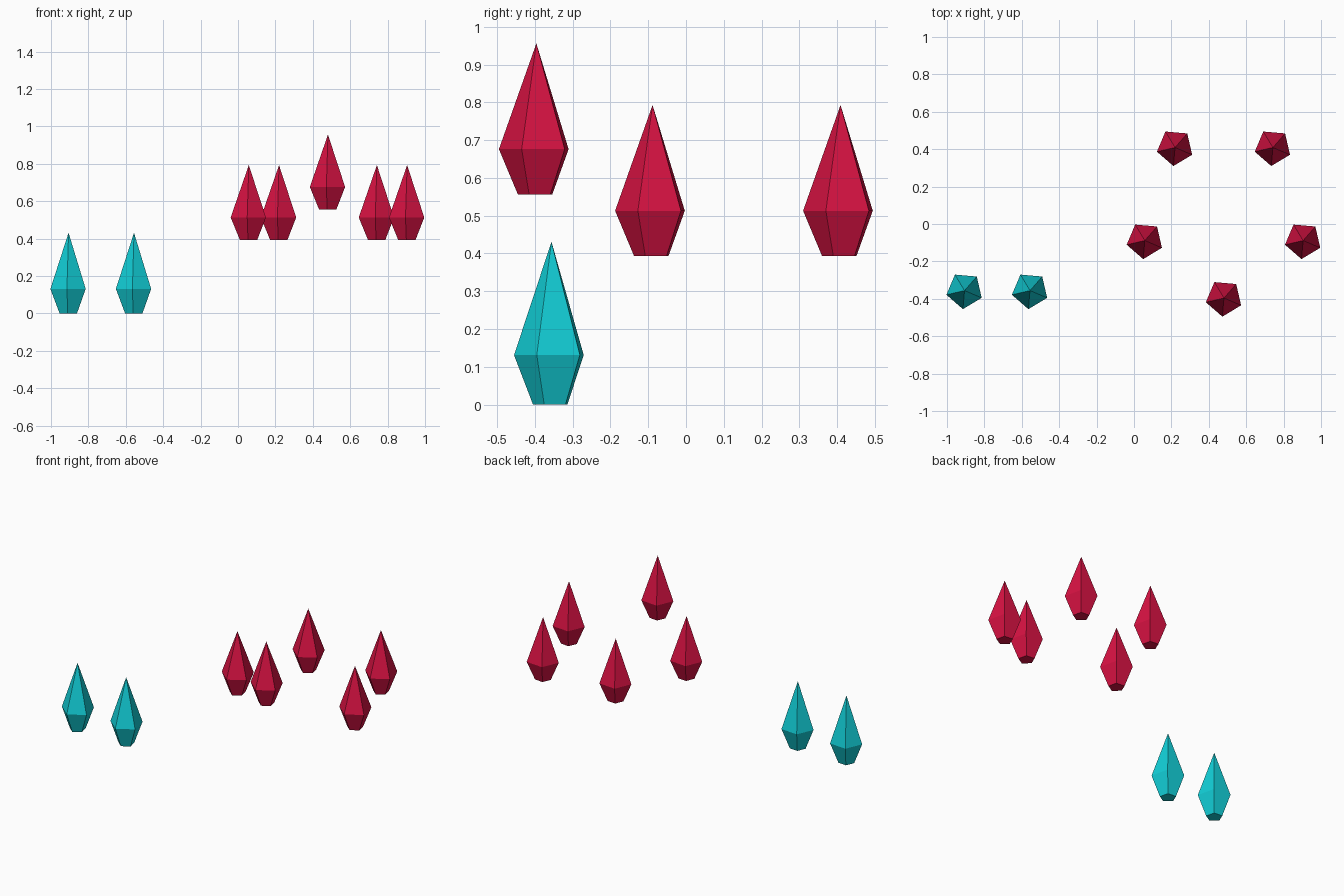
import bpy, bmesh, math

cube = bpy.data.objects.get("Cube")
if cube:
    bpy.data.objects.remove(cube, do_unlink=True)

SIDES = 5
TURN = math.radians(-95)      # direction of the first corner
GIRDLE, FOOT = 0.0995, 0.049  # radii of the widest ring and the base


def make_material(name, colour):
    mat = bpy.data.materials.new(name)
    mat.use_nodes = True
    mat.diffuse_color = colour
    mat.node_tree.nodes["Principled BSDF"].inputs["Base Color"].default_value = colour
    return mat


def crystal(name, mat, x, y, z, girdle_height, height):
    """Five-sided faceted crystal: flat base, wide girdle, pointed tip."""
    bm = bmesh.new()

    def ring(radius, level):
        angles = [TURN + math.tau * i / SIDES for i in range(SIDES)]
        return [bm.verts.new((radius * math.cos(a), radius * math.sin(a), level))
                for a in angles]

    base, girdle = ring(FOOT, 0), ring(GIRDLE, girdle_height)
    tip = bm.verts.new((0, 0, height))
    bm.faces.new(base[::-1])
    for i in range(SIDES):
        j = (i + 1) % SIDES
        bm.faces.new((base[i], base[j], girdle[j], girdle[i]))
        bm.faces.new((girdle[i], girdle[j], tip))
    mesh = bpy.data.meshes.new(name)
    bm.to_mesh(mesh)
    bm.free()
    mesh.materials.append(mat)
    obj = bpy.data.objects.new(name, mesh)
    obj.location = (x, y, z)
    bpy.context.collection.objects.link(obj)


red = make_material("crimson", (0.68, 0.006, 0.055, 1))
cyan = make_material("turquoise", (0.006, 0.62, 0.68, 1))

# Pair of standing turquoise crystals
for side, x in (("right", -0.906), ("left", -0.556)):
    crystal(f"turquoise_crystal_{side}", cyan, x, -0.356, 0, 0.131, 0.431)

# Circle of five floating crimson crystals, the front one raised
for i in range(5):
    a = math.radians(-90) + math.tau * i / 5
    crystal(f"crimson_crystal_{i + 1}", red,
            0.481 + 0.445 * math.cos(a), 0.049 + 0.445 * math.sin(a),
            0.556 if i == 0 else 0.393, 0.12, 0.40)
